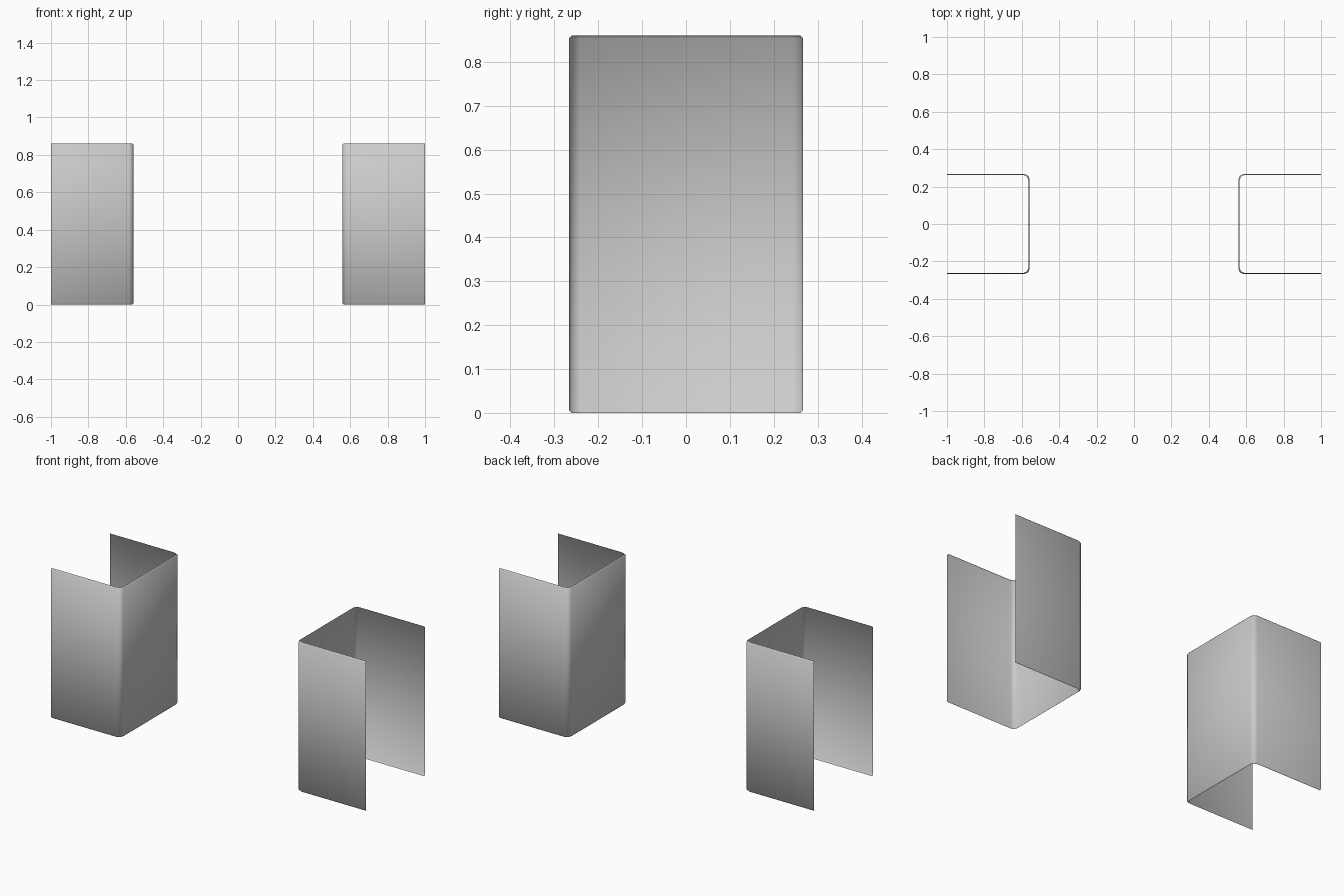
import bpy, bmesh, math

if "Cube" in bpy.data.objects:
    bpy.data.objects.remove(bpy.data.objects["Cube"])

HEIGHT, HALF_Y, WEB_X, END_X = 0.86, 0.267, 0.559, 1.0
RADIUS, LIP = 0.025, 0.006

grey = bpy.data.materials.new("plain grey")
grey.diffuse_color = (0.6, 0.6, 0.6, 1)
grey.use_nodes = True
grey.node_tree.nodes["Principled BSDF"].inputs["Base Color"].default_value = grey.diffuse_color


def channel_profile(inset):
    """U outline open toward +x, with rounded corners at the web."""
    hy, wx = HALF_Y - inset, WEB_X + inset
    pts = [(END_X, -hy)]
    for sy, angles in ((-1, (270, 225, 180)), (1, (180, 135, 90))):
        for a in angles:
            a = math.radians(a)
            pts.append((wx + RADIUS + RADIUS * math.cos(a),
                        sy * (hy - RADIUS) + RADIUS * math.sin(a)))
    pts.append((END_X, hy))
    return pts


def build_channel(name, side):
    bm = bmesh.new()
    # thin open sheet whose top and bottom rims curl slightly inward
    levels = [(0, LIP), (LIP, 0), (HEIGHT - LIP, 0), (HEIGHT, LIP)]
    rings = [[bm.verts.new((side * x, y, z)) for x, y in channel_profile(inset)]
             for z, inset in levels]
    for low, high in zip(rings, rings[1:]):
        for i in range(len(low) - 1):
            quad = [low[i], high[i], high[i + 1], low[i + 1]]
            bm.faces.new(quad if side > 0 else quad[::-1])
    for f in bm.faces:
        f.smooth = True
    mesh = bpy.data.meshes.new(name)
    bm.to_mesh(mesh)
    bm.free()
    mesh.materials.append(grey)
    obj = bpy.data.objects.new(name, mesh)
    bpy.context.collection.objects.link(obj)


build_channel("left_channel", -1)
build_channel("right_channel", 1)
